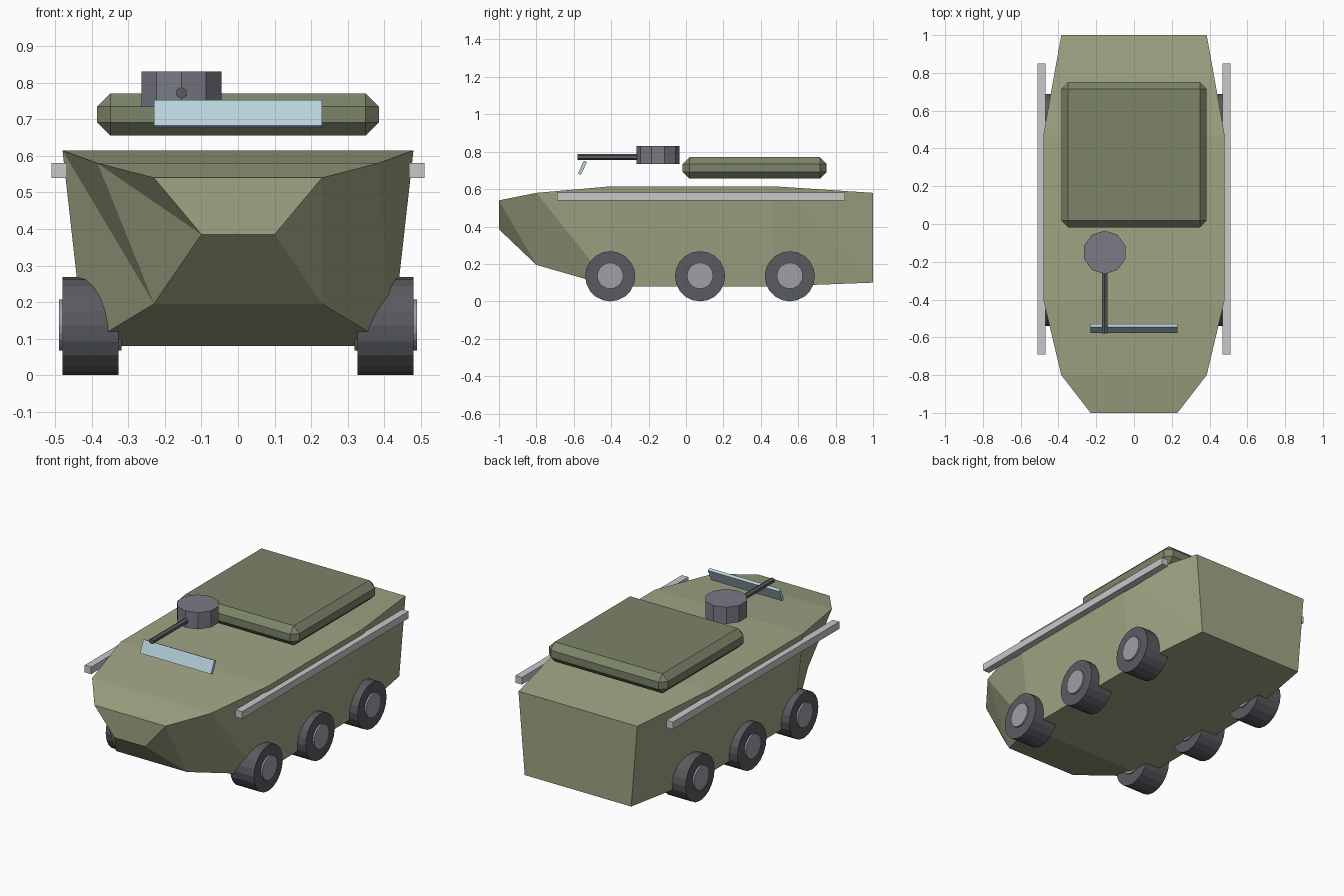
import bpy, bmesh, math
from mathutils import Matrix, Vector

if "Cube" in bpy.data.objects:
    bpy.data.objects.remove(bpy.data.objects["Cube"])


def material(name, r, g, b):
    m = bpy.data.materials.new(name)
    m.use_nodes = True
    m.diffuse_color = (r, g, b, 1)
    bsdf = m.node_tree.nodes["Principled BSDF"]
    bsdf.inputs["Base Color"].default_value = (r, g, b, 1)
    bsdf.inputs["Roughness"].default_value = 0.8
    return m


olive = material("olive", 0.35, 0.375, 0.23)
dark_olive = material("dark olive", 0.20, 0.23, 0.14)
rubber = material("rubber", 0.10, 0.105, 0.115)
gunmetal = material("gunmetal", 0.19, 0.195, 0.23)
hub_grey = material("hub grey", 0.34, 0.35, 0.39)
rail_grey = material("rail grey", 0.58, 0.58, 0.59)
glass = material("glass", 0.48, 0.65, 0.72)


def finish(bm, name, mat):
    bmesh.ops.recalc_face_normals(bm, faces=bm.faces)
    mesh = bpy.data.meshes.new(name)
    bm.to_mesh(mesh)
    bm.free()
    mesh.materials.append(mat)
    obj = bpy.data.objects.new(name, mesh)
    bpy.context.collection.objects.link(obj)
    return obj


def box(name, mat, centre, size, tilt=0, bevel=0):
    bm = bmesh.new()
    bmesh.ops.create_cube(bm, size=1, matrix=Matrix.Diagonal((*size, 1)))
    if bevel:
        bmesh.ops.bevel(bm, geom=bm.edges[:], offset=bevel, segments=1, affect='EDGES')
    bm.transform(Matrix.Translation(centre) @ Matrix.Rotation(tilt, 4, 'X'))
    return finish(bm, name, mat)


def cylinder(name, mat, start, end, radius, sides, turn=0):
    a, b = Vector(start), Vector(end)
    bm = bmesh.new()
    bmesh.ops.create_cone(bm, cap_ends=True, segments=sides, radius1=radius,
                          radius2=radius, depth=(b - a).length)
    aim = (b - a).to_track_quat('Z', 'Y').to_matrix().to_4x4()
    bm.transform(Matrix.Translation((a + b) / 2) @ aim @ Matrix.Rotation(turn, 4, 'Z'))
    return finish(bm, name, mat)


# Hull: loft of four-cornered sections (y, top half width, top z, bottom half width, bottom z)
sections = [
    (-1.0, 0.23, 0.54, 0.10, 0.385),
    (-0.8, 0.385, 0.58, 0.23, 0.195),
    (-0.4, 0.48, 0.615, 0.42, 0.08),
    (0.47, 0.48, 0.615, 0.42, 0.08),
    (1.0, 0.385, 0.58, 0.345, 0.10),
]
bm = bmesh.new()
rings = []
for y, top_w, top_z, low_w, low_z in sections:
    corners = [(-top_w, top_z), (top_w, top_z), (low_w, low_z), (-low_w, low_z)]
    rings.append([bm.verts.new((x, y, z)) for x, z in corners])
for near, far in zip(rings, rings[1:]):
    for i in range(4):
        j = (i + 1) % 4
        if i % 2 == 0:
            bm.faces.new((near[i], near[j], far[j], far[i]))
        else:  # folded sides
            bm.faces.new((near[i], near[j], far[j]))
            bm.faces.new((near[i], far[j], far[i]))
bm.faces.new(rings[0])
bm.faces.new(rings[-1])
finish(bm, "hull", olive)

# Raised rear roof
box("rear_roof", dark_olive, (0, 0.367, 0.713), (0.77, 0.77, 0.115), bevel=0.036)

# Gun mount and windscreen
cylinder("gun_turret", gunmetal, (-0.155, -0.15, 0.733), (-0.155, -0.15, 0.83), 0.115, 10)
cylinder("gun_barrel", rubber, (-0.155, -0.2, 0.772), (-0.155, -0.58, 0.772), 0.016, 6)
box("windscreen", glass, (0, -0.554, 0.714), (0.46, 0.018, 0.076), tilt=math.radians(-25))

# Side rails and wheels
for side, s in (("left", 1), ("right", -1)):
    box(side + "_rail", rail_grey, (s * 0.489, 0.08, 0.56), (0.042, 1.54, 0.042))
    for place, y in (("front", -0.405), ("middle", 0.075), ("rear", 0.555)):
        name = side + "_" + place
        cylinder(name + "_tyre", rubber, (s * 0.327, y, 0.134), (s * 0.48, y, 0.134), 0.134, 20)
        cylinder(name + "_hub", hub_grey, (s * 0.318, y, 0.137), (s * 0.49, y, 0.137), 0.07, 20)
